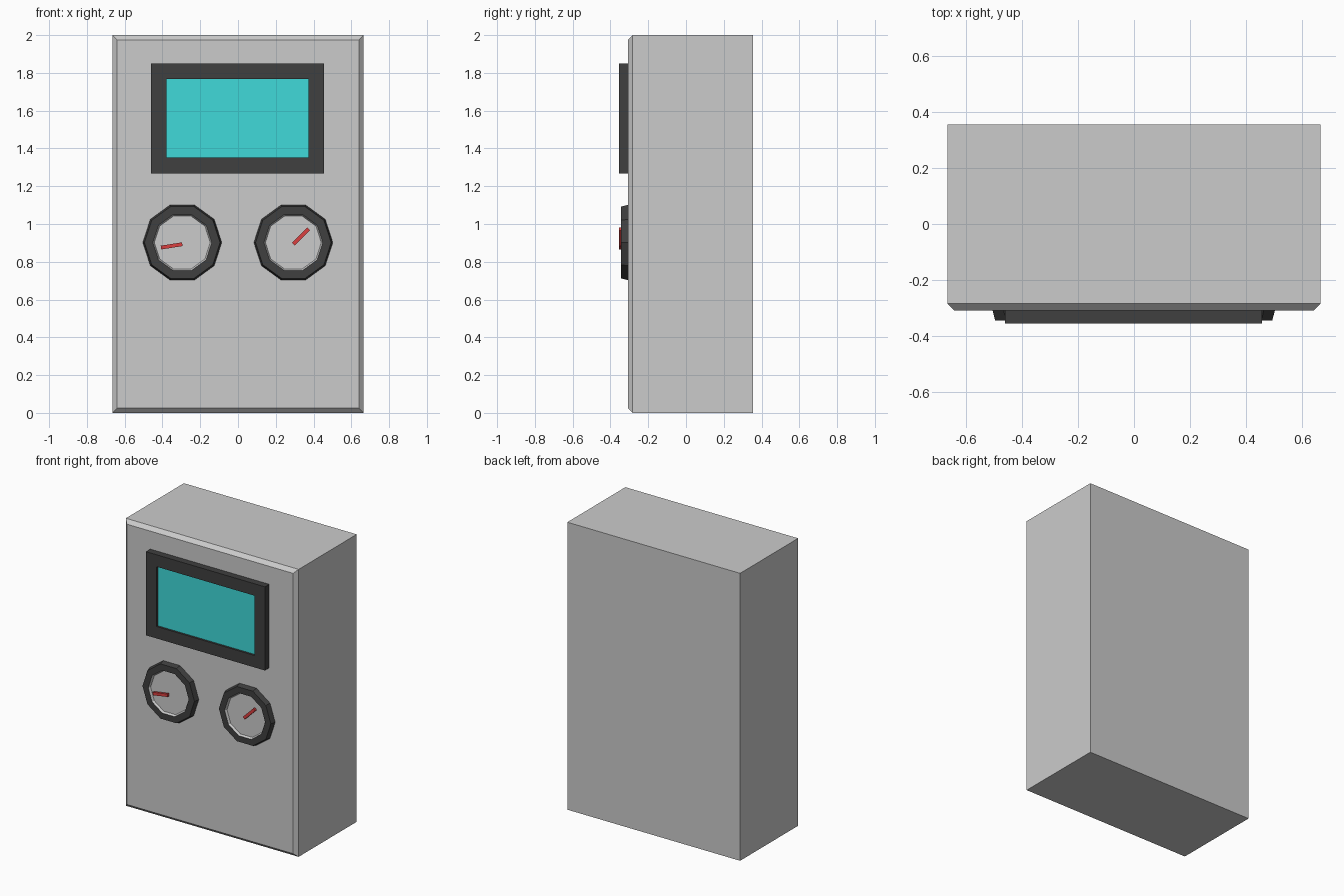
import bpy, bmesh, math

if "Cube" in bpy.data.objects:
    bpy.data.objects.remove(bpy.data.objects["Cube"])


def material(name, rgb):
    m = bpy.data.materials.new(name)
    m.diffuse_color = (*rgb, 1)
    m.use_nodes = True
    m.node_tree.nodes["Principled BSDF"].inputs["Base Color"].default_value = m.diffuse_color
    return m


grey = material("grey", (0.8, 0.8, 0.8))
black = material("black", (0.05, 0.05, 0.05))
teal = material("teal", (0.05, 0.7, 0.7))
red = material("red", (0.7, 0.05, 0.05))


def rect(w, h):
    return [(-w, -h), (w, -h), (w, h), (-w, h)]


def decagon(r):
    return [(r * math.cos(i * math.pi / 5), r * math.sin(i * math.pi / 5)) for i in range(10)]


def loft(name, centre, loops, mats=(), accent_from=None):
    """Skin (outline, y) loops from back to front and cap both ends.
    Bands from accent_from on, and the front cap, use the second material."""
    bm = bmesh.new()
    rings = [[bm.verts.new((centre[0] + x, y, centre[1] + z)) for x, z in outline]
             for outline, y in loops]
    n = len(rings[0])
    bm.faces.new(rings[0])
    caps = [bm.faces.new(rings[-1])]
    for k, (a, b) in enumerate(zip(rings, rings[1:])):
        for i in range(n):
            j = (i + 1) % n
            f = bm.faces.new((a[i], a[j], b[j], b[i]))
            if accent_from is not None and k >= accent_from:
                caps.append(f)
    if accent_from is not None:
        for f in caps:
            f.material_index = 1
    bmesh.ops.recalc_face_normals(bm, faces=bm.faces)
    me = bpy.data.meshes.new(name)
    bm.to_mesh(me)
    bm.free()
    for m in mats:
        me.materials.append(m)
    ob = bpy.data.objects.new(name, me)
    bpy.context.collection.objects.link(ob)
    return ob


# Cabinet with a chamfered front edge
loft("cabinet", (0, 1), [(rect(0.665, 1.0), 0.355),
                         (rect(0.665, 1.0), -0.283),
                         (rect(0.64, 0.975), -0.308)])

# Screen bezel
loft("screen_bezel", (-0.002, 1.559), [(rect(0.458, 0.291), -0.308),
                                       (rect(0.458, 0.291), -0.355),
                                       (rect(0.376, 0.208), -0.355),
                                       (rect(0.376, 0.208), -0.34)],
     (black, teal), 3)

# Recessed screen glass
loft("screen_glass", (-0.002, 1.559), [(rect(0.376, 0.208), -0.338),
                                       (rect(0.376, 0.208), -0.341)], (teal,))

# Gauges: tapered ten-sided ring, recessed grey dial, red needle
for side, cx, angle in (("left", -0.295, 189), ("right", 0.293, 45)):
    loft(side + "_gauge", (cx, 0.902), [(decagon(0.209), -0.308),
                                        (decagon(0.2), -0.343),
                                        (decagon(0.156), -0.343),
                                        (decagon(0.148), -0.328)],
         (black, grey), 2)
    a = math.radians(angle)
    bar = [(0, -0.01), (0.114, -0.01), (0.114, 0.01), (0, 0.01)]
    turned = [(x * math.cos(a) - z * math.sin(a), x * math.sin(a) + z * math.cos(a))
              for x, z in bar]
    loft(side + "_needle", (cx, 0.893), [(turned, -0.338), (turned, -0.355)], (red,))
